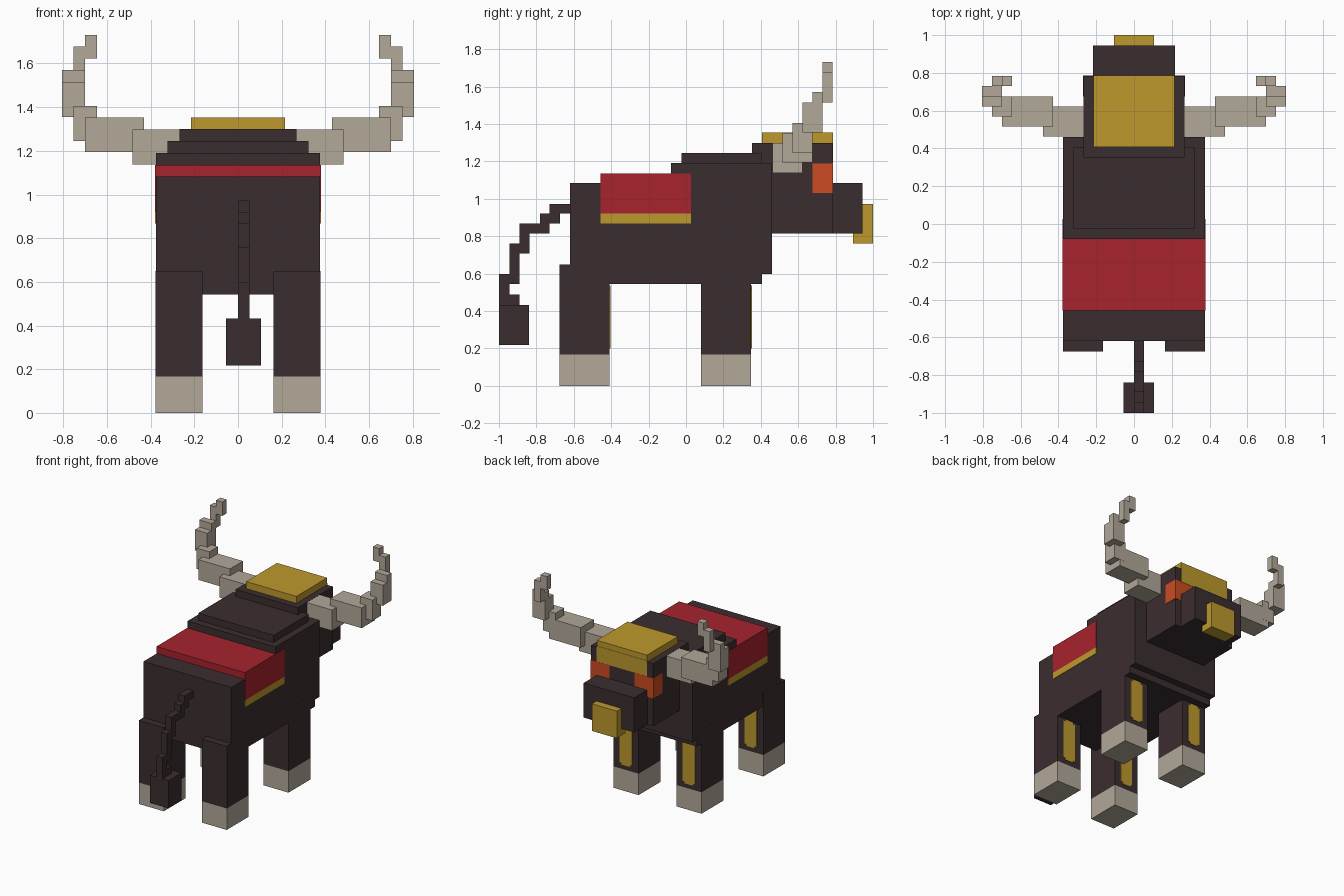
import bpy
import bmesh

cube = bpy.data.objects.get("Cube")
if cube:
    bpy.data.objects.remove(cube, do_unlink=True)


def material(name, hex_code):
    """Flat material from a display colour, converted to linear."""
    rgb = [int(hex_code[i:i + 2], 16) / 255 for i in (0, 2, 4)]
    col = [c / 12.92 if c < 0.04 else ((c + 0.055) / 1.055) ** 2.4 for c in rgb] + [1]
    mat = bpy.data.materials.new(name)
    mat.use_nodes = True
    mat.diffuse_color = col
    mat.node_tree.nodes["Principled BSDF"].inputs["Base Color"].default_value = col
    return mat


HIDE = material("dark_hide", "3B2D2F")
BONE = material("bone", "B2A899")
RED = material("red_cloth", "A8232E")
GOLD = material("gold", "BD992D")
ORANGE = material("orange_eye", "CC4B22")


def blocks(name, mat, *boxes):
    """One object made of boxes, each given as (x range, y range, z range)."""
    bm = bmesh.new()
    for box in boxes:
        verts = bmesh.ops.create_cube(bm, size=1)["verts"]
        for v in verts:
            v.co = [(lo + hi) / 2 + c * (hi - lo) for c, (lo, hi) in zip(v.co, box)]
    mesh = bpy.data.meshes.new(name)
    bm.to_mesh(mesh)
    bm.free()
    mesh.materials.append(mat)
    obj = bpy.data.objects.new(name, mesh)
    bpy.context.collection.objects.link(obj)
    return obj


def wide(half):
    return (-half, half)


def sided(x_range, side):
    return tuple(sorted(side * x for x in x_range))


# Body: barrel, deeper chest and stepped hump
blocks("body", HIDE, (wide(0.376), (-0.62, 0.405), (0.543, 1.083)))
blocks("chest", HIDE, (wide(0.376), (-0.08, 0.46), (0.597, 1.19)))
blocks("hump", HIDE, (wide(0.323), (-0.025, 0.405), (1.18, 1.245)))

# Saddle cloth with gold hem
blocks("saddle_cloth", RED, (wide(0.379), (-0.457, 0.027), (0.92, 1.136)))
blocks("saddle_hem", GOLD, (wide(0.379), (-0.457, 0.027), (0.868, 0.92)))

# Head, snout, forehead plate, crown and nose ring
blocks("head", HIDE, (wide(0.267), (0.353, 0.783), (0.815, 1.299)))
blocks("snout", HIDE, (wide(0.216), (0.77, 0.944), (0.815, 1.083)))
blocks("crown", GOLD, (wide(0.215), (0.407, 0.785), (1.299, 1.353)))
blocks("forehead_plate", GOLD, (wide(0.215), (0.78, 0.787), (1.19, 1.31)))
blocks("nose_ring", GOLD, (wide(0.107), (0.893, 1.0), (0.762, 0.972)))

for label, s in (("left", 1), ("right", -1)):
    # Eyes wrap round the front corners of the head
    blocks(label + "_eye", ORANGE, (sided((0.107, 0.27), s), (0.676, 0.786), (1.032, 1.189)))

    # Horns climb outward, then curl in at the tip
    horn = [
        ((0.21, 0.483), (0.462, 0.622), (1.137, 1.298)),
        ((0.43, 0.70), (0.515, 0.675), (1.195, 1.352)),
        ((0.645, 0.753), (0.57, 0.676), (1.245, 1.406)),
        ((0.70, 0.805), (0.623, 0.73), (1.355, 1.515)),
        ((0.70, 0.805), (0.676, 0.73), (1.40, 1.57)),
        ((0.70, 0.753), (0.73, 0.783), (1.515, 1.677)),
        ((0.645, 0.70), (0.73, 0.783), (1.623, 1.73)),
    ]
    blocks(label + "_horn", BONE, *[(sided(x, s), y, z) for x, y, z in horn])

    # Legs with hooves and gold shin plates
    for end, y, top in (("front", (0.08, 0.348), 0.65), ("rear", (-0.676, -0.409), 0.648)):
        x = sided((0.163, 0.377), s)
        name = end + "_" + label
        blocks(name + "_leg", HIDE, (x, y, (0.166, top)))
        blocks(name + "_hoof", BONE, (x, y, (0, 0.166)))
        face = (y[1] - 0.002, y[1] + 0.004)
        blocks(name + "_shin_plate", GOLD,
               (sided((0.217, 0.323), s), face, (0.215, 0.52)),
               (sided((0.235, 0.305), s), face, (0.2, 0.535)))

# Tail steps down to a square tuft
TAIL_X = (0, 0.052)
steps = [
    ((-0.73, -0.62), (0.92, 0.972)),
    ((-0.78, -0.675), (0.867, 0.92)),
    ((-0.89, -0.73), (0.813, 0.867)),
    ((-0.89, -0.838), (0.706, 0.813)),
    ((-0.945, -0.89), (0.545, 0.76)),
    ((-1.0, -0.945), (0.43, 0.597)),
    ((-0.945, -0.89), (0.43, 0.488)),
]
blocks("tail", HIDE, *[(TAIL_X, y, z) for y, z in steps])
blocks("tail_tuft", HIDE, ((-0.055, 0.105), (-1.0, -0.84), (0.218, 0.433)))
